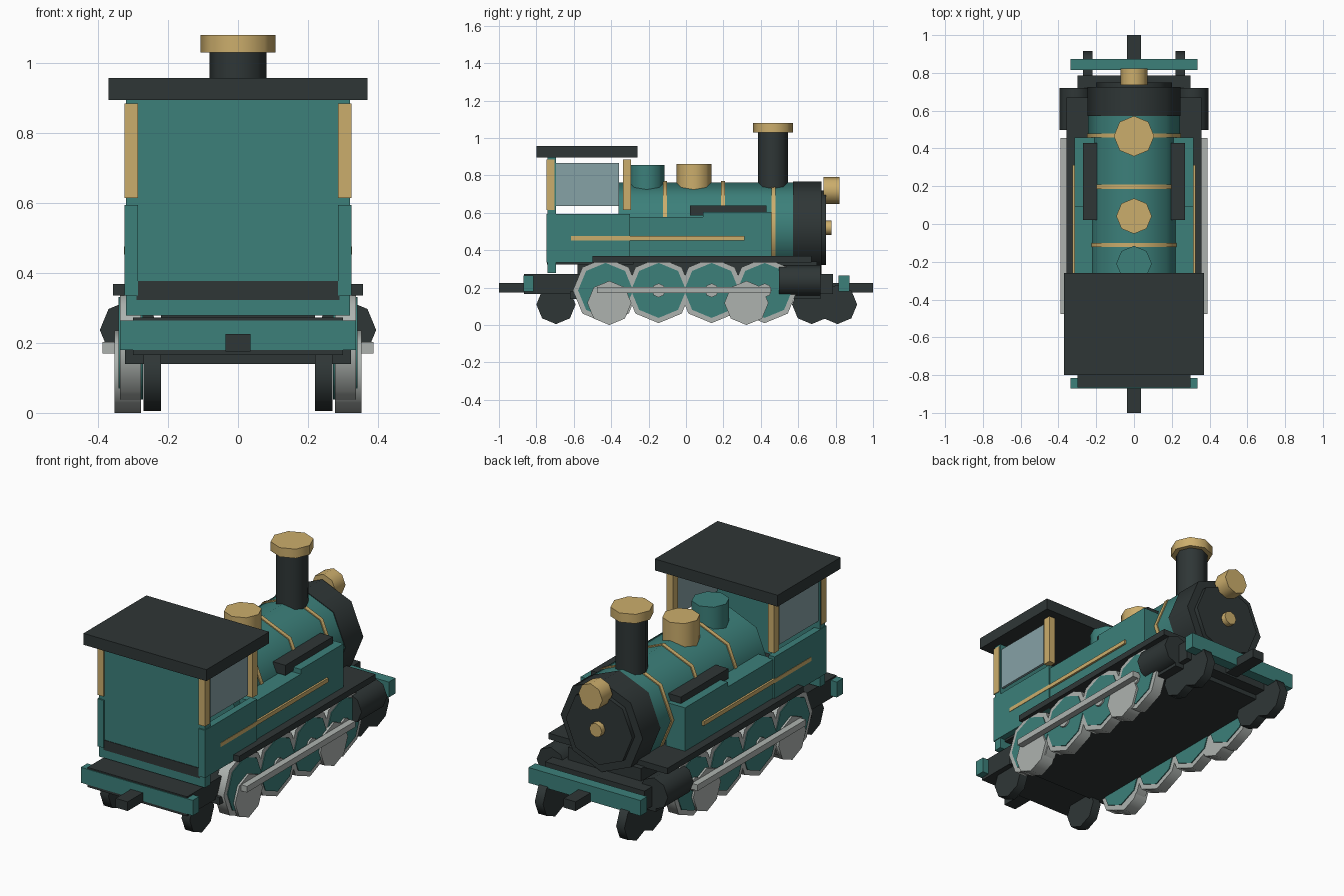
import bpy, math

if "Cube" in bpy.data.objects:
    bpy.data.objects.remove(bpy.data.objects["Cube"])

def material(name, rgb):
    m = bpy.data.materials.new(name)
    m.diffuse_color = (*rgb, 1)
    m.use_nodes = True
    m.node_tree.nodes["Principled BSDF"].inputs["Base Color"].default_value = m.diffuse_color
    return m

TEAL = material("teal_paint", (0.045, 0.215, 0.195))
DARK = material("dark_iron", (0.028, 0.037, 0.037))
GOLD = material("brass", (0.60, 0.42, 0.15))
STEEL = material("steel", (0.42, 0.45, 0.43))
GLASS = material("window_glass", (0.24, 0.36, 0.38))

def box(name, mat, x, y, z):
    """Box from (min, max) pairs."""
    bpy.ops.mesh.primitive_cube_add(size=1, location=[(a + b) / 2 for a, b in (x, y, z)])
    o = bpy.context.object
    o.name = name
    for v in o.data.vertices:
        for i, (a, b) in enumerate((x, y, z)):
            v.co[i] *= b - a
    o.data.materials.append(mat)
    return o

def drum(name, mat, axis, center, r, span):
    """Eight-sided drum along an axis; center gives the two other coordinates."""
    mid, depth = (span[0] + span[1]) / 2, span[1] - span[0]
    loc = list(center)
    loc.insert("xyz".index(axis), mid)
    rot = {"x": (0, math.pi / 2, 0), "y": (math.pi / 2, 0, 0), "z": (0, 0, 0)}[axis]
    bpy.ops.mesh.primitive_cylinder_add(vertices=8, radius=r, depth=depth, location=loc, rotation=rot)
    o = bpy.context.object
    o.name = name
    o.data.materials.append(mat)
    bpy.ops.object.shade_smooth_by_angle(angle=math.radians(50))
    return o

def mid_box(name, mat, half, y, z):
    return box(name, mat, (-half, half), y, z)

def sides(a, b):
    """Left and right x ranges."""
    return (("left", (-b, -a)), ("right", (a, b)))

# Chassis, underframe, buffer beams, couplers
mid_box("frame", DARK, 0.30, (-0.866, 0.785), (0.165, 0.272))
mid_box("underframe_plate", DARK, 0.323, (-0.62, 0.72), (0.14, 0.18))
mid_box("boiler_saddle", DARK, 0.22, (-0.58, 0.70), (0.20, 0.34))
mid_box("running_board", DARK, 0.358, (-0.50, 0.67), (0.335, 0.368))
for end, y, c in (("rear", (-0.87, -0.815), (-1.0, -0.80)), ("front", (0.815, 0.873), (0.75, 1.0))):
    mid_box(end + "_buffer_beam", TEAL, 0.337, y, (0.18, 0.264))
    mid_box(end + "_coupler", DARK, 0.036, c, (0.175, 0.225))

# Boiler, smokebox, bands
BZ = 0.52
drum("boiler", TEAL, "y", (0, BZ), 0.243, (-0.36, 0.60))
drum("smokebox", DARK, "y", (0, BZ), 0.247, (0.572, 0.725))
drum("smokebox_door", DARK, "y", (0, BZ), 0.20, (0.70, 0.748))
drum("door_knob", GOLD, "y", (0, BZ), 0.038, (0.74, 0.778))
drum("headlamp", GOLD, "y", (0, 0.719), 0.072, (0.735, 0.822))
for i, y in enumerate((-0.112, 0.197, 0.468)):
    drum(f"boiler_band_{i + 1}", GOLD, "y", (0, BZ), 0.249, (y - 0.011, y + 0.011))

# Chimney and domes
drum("chimney", DARK, "z", (0, 0.465), 0.081, (0.70, 1.04))
drum("chimney_cap", GOLD, "z", (0, 0.465), 0.107, (1.03, 1.08))
drum("sand_dome", GOLD, "z", (0, 0.042), 0.094, (0.70, 0.862))
drum("steam_dome", TEAL, "z", (0, -0.21), 0.094, (0.70, 0.855))

# Cab
mid_box("cab_back", TEAL, 0.32, (-0.74, -0.695), (0.278, 0.90))
mid_box("cab_floor", DARK, 0.29, (-0.743, -0.28), (0.323, 0.377))
mid_box("cab_roof", DARK, 0.37, (-0.80, -0.26), (0.895, 0.957))
for side, x in sides(0.286, 0.324):
    box("cab_side_" + side, TEAL, x, (-0.747, -0.30), (0.335, 0.594))
    for end, y in (("rear", (-0.747, -0.702)), ("front", (-0.338, -0.295))):
        box(f"cab_pillar_{end}_{side}", GOLD, x, y, (0.615, 0.885))
for side, x in sides(0.298, 0.312):
    box("cab_window_" + side, GLASS, x, (-0.702, -0.358), (0.636, 0.866))

# Side tanks, tank boxes and trim stripe
for side, x in sides(0.20, 0.315):
    box("rear_tank_" + side, TEAL, x, (-0.31, 0.095), (0.345, 0.578))
    box("front_tank_" + side, TEAL, x, (0.09, 0.458), (0.345, 0.604))
for side, x in sides(0.195, 0.27):
    box("tank_box_" + side, DARK, x, (0.022, 0.43), (0.585, 0.64))
for side, x in sides(0.30, 0.326):
    box("trim_stripe_" + side, GOLD, x, (-0.615, 0.312), (0.453, 0.475))

# Steam cylinders
for s, side in ((-1, "left"), (1, "right")):
    drum("steam_cylinder_" + side, DARK, "y", (s * 0.31, 0.237), 0.085, (0.498, 0.72))

# Driving wheels: steel tyre, painted centre, hub
for i in range(4):
    c = (-0.43 + 0.2835 * i, 0.185)
    for name, mat, r, span in (("tyre", STEEL, 0.175, (0.277, 0.338)),
                               ("wheel_centre", TEAL, 0.147, (0.272, 0.342)),
                               ("hub", STEEL, 0.037, (0.27, 0.352))):
        for side, x in sides(*span):
            drum(f"{name}_{i + 1}_{side}", mat, "x", c, r, x)

# Crank discs and coupling rods
for i, y in enumerate((-0.41, 0.323)):
    for side, x in sides(0.277, 0.353):
        drum(f"crank_disc_{i + 1}_{side}", STEEL, "x", (y, 0.118), 0.118, x)
for side, x in sides(0.353, 0.388):
    box("coupling_rod_" + side, STEEL, x, (-0.477, 0.455), (0.17, 0.203))

# Small carrying wheels
for i, y in enumerate((-0.695, 0.672, 0.81)):
    for side, x in sides(0.22, 0.27):
        drum(f"carrying_wheel_{i + 1}_{side}", DARK, "x", (y, 0.11), 0.105, x)
